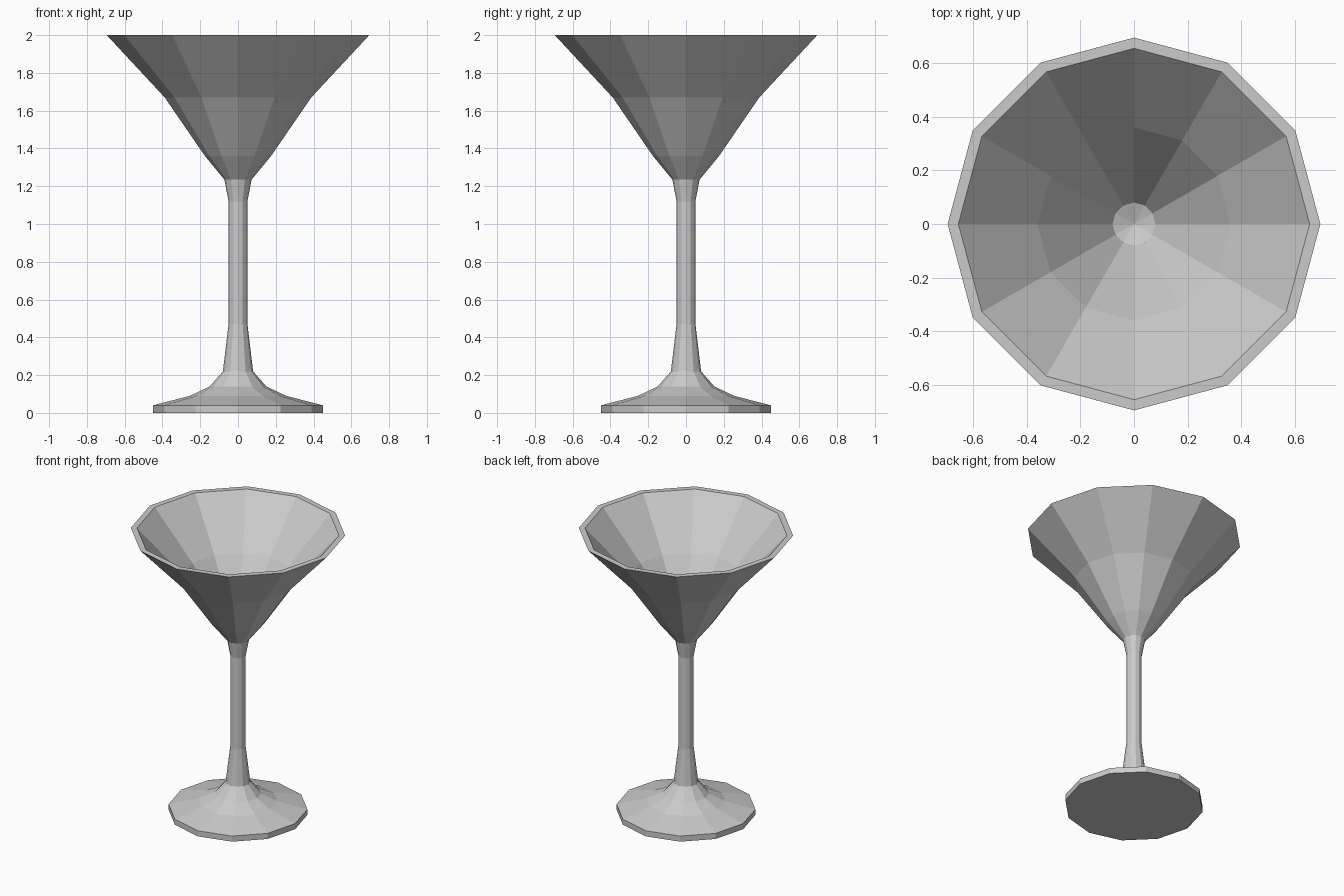
import bpy, bmesh
from math import cos, sin, pi

if "Cube" in bpy.data.objects:
    bpy.data.objects.remove(bpy.data.objects["Cube"])

SIDES = 12


def lathe(name, profile):
    """Revolve an (r, z) profile; points with r = 0 become a pole."""
    bm = bmesh.new()
    rings = []
    for r, z in profile:
        if r == 0:
            rings.append([bm.verts.new((0, 0, z))] * SIDES)
        else:
            rings.append([bm.verts.new((r * cos(2 * pi * i / SIDES), r * sin(2 * pi * i / SIDES), z))
                          for i in range(SIDES)])
    for a, b in zip(rings, rings[1:]):
        for i in range(SIDES):
            j = (i + 1) % SIDES
            quad = [a[i], a[j], b[j], b[i]]
            bm.faces.new(list(dict.fromkeys(quad)))
    bmesh.ops.recalc_face_normals(bm, faces=bm.faces)
    mesh = bpy.data.meshes.new(name)
    bm.to_mesh(mesh)
    bm.free()
    obj = bpy.data.objects.new(name, mesh)
    bpy.context.collection.objects.link(obj)
    return obj


# Foot, stem, outer bowl, rim and inner bowl as one closed profile
lathe("cocktail_glass", [
    (0, 0), (0.45, 0), (0.45, 0.04),                    # foot disc
    (0.255, 0.09), (0.15, 0.14), (0.08, 0.22),          # foot flare
    (0.05, 0.47), (0.05, 1.12), (0.072, 1.235),         # stem
    (0.175, 1.36), (0.388, 1.67), (0.695, 2.0),         # outer bowl
    (0.655, 2.0), (0.36, 1.68), (0.08, 1.29), (0, 1.26)  # inner bowl
])
